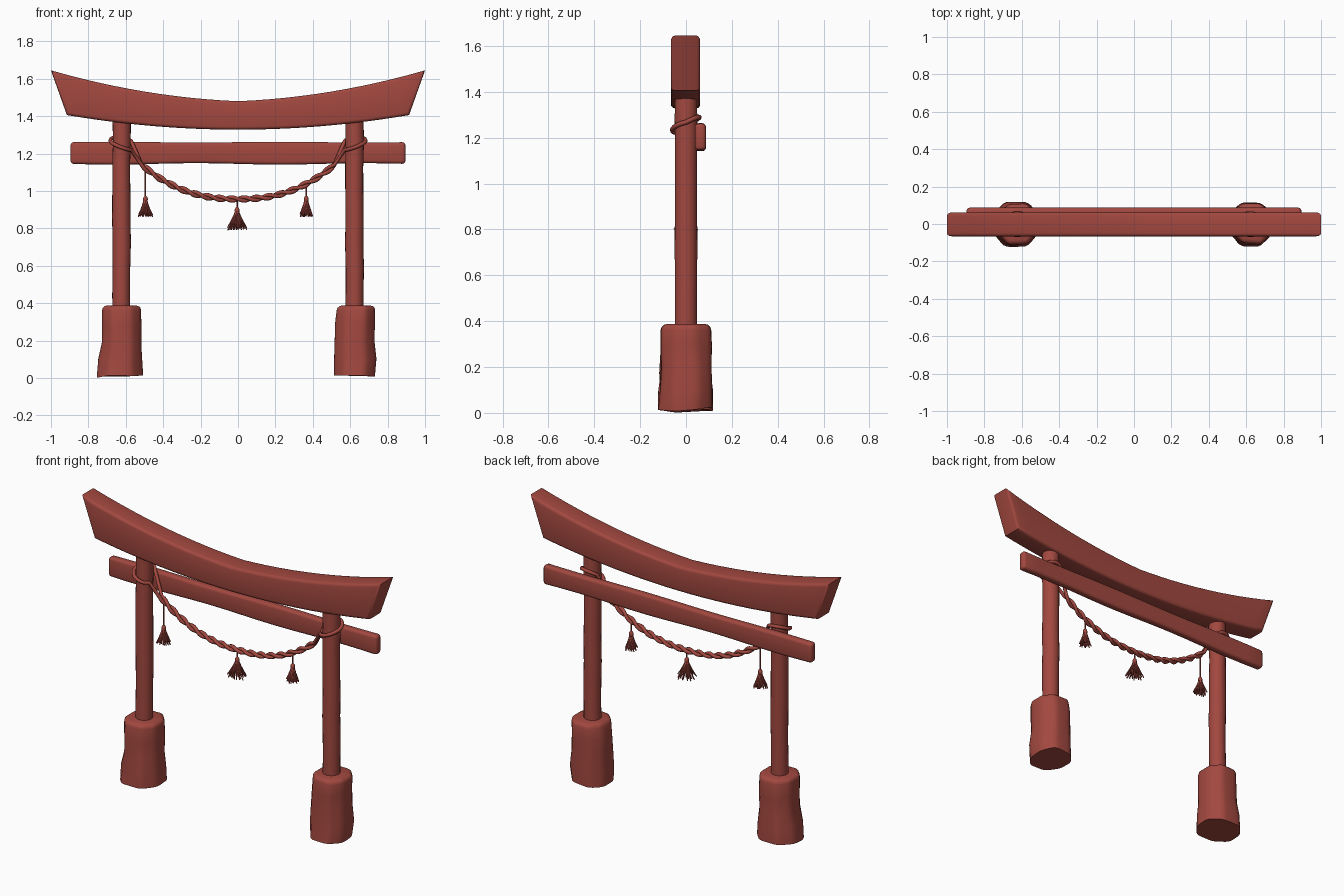
import bpy, bmesh, math, random
from mathutils import Vector

if "Cube" in bpy.data.objects:
    bpy.data.objects.remove(bpy.data.objects["Cube"])

random.seed(4)
red = bpy.data.materials.new("red_paint")
red.diffuse_color = (0.36, 0.065, 0.05, 1)
red.use_nodes = True
red.node_tree.nodes["Principled BSDF"].inputs["Base Color"].default_value = red.diffuse_color


def finish(name, bm):
    bmesh.ops.recalc_face_normals(bm, faces=bm.faces)
    me = bpy.data.meshes.new(name)
    bm.to_mesh(me)
    bm.free()
    ob = bpy.data.objects.new(name, me)
    bpy.context.collection.objects.link(ob)
    me.materials.append(red)
    bpy.ops.object.select_all(action='DESELECT')
    bpy.context.view_layer.objects.active = ob
    ob.select_set(True)
    bpy.ops.object.shade_smooth_by_angle(angle=math.radians(40))
    return ob


def loft(rings):
    """Skin a list of equal-length point rings and cap both ends."""
    bm = bmesh.new()
    rows = [[bm.verts.new(p) for p in r] for r in rings]
    n = len(rows[0])
    for a, b in zip(rows, rows[1:]):
        for i in range(n):
            j = (i + 1) % n
            bm.faces.new((a[i], a[j], b[j], b[i]))
    bm.faces.new(rows[0][::-1])
    bm.faces.new(rows[-1])
    bmesh.ops.recalc_face_normals(bm, faces=bm.faces)
    return bm


def bevel(bm, width, keep=lambda e: True, segments=3):
    edges = [e for e in bm.edges
             if e.calc_face_angle(0) > math.radians(28) and keep(e)]
    bmesh.ops.bevel(bm, geom=edges, offset=width, segments=segments,
                    profile=0.5, affect='EDGES', clamp_overlap=True)


def tubes(name, paths, radius, cyclic=False, res=2):
    cu = bpy.data.curves.new(name, 'CURVE')
    cu.dimensions = '3D'
    cu.bevel_depth = radius
    cu.bevel_resolution = res
    cu.use_fill_caps = True
    for pts in paths:
        sp = cu.splines.new('POLY')
        sp.points.add(len(pts) - 1)
        for q, p in zip(sp.points, pts):
            q.co = (*p, 1)
        sp.use_cyclic_u = cyclic
        sp.use_smooth = True
    cu.materials.append(red)
    ob = bpy.data.objects.new(name, cu)
    bpy.context.collection.objects.link(ob)


# Curved top beam with slanted ends
rings = []
for i in range(25):
    t = i / 12 - 1
    zt = 1.48 + 0.165 * (0.25 * abs(t) + 0.75 * t * t)
    zb = 1.328 + 0.078 * t * t
    rings.append([(t, -0.066, zt), (t, 0.062, zt),
                  (t * 0.915, 0.062, zb), (t * 0.915, -0.066, zb)])
bm = loft(rings)
bevel(bm, 0.017, lambda e: abs(e.verts[0].co.y - e.verts[1].co.y) < 0.01)
finish("top_beam", bm)

# Straight tie beam behind the posts, slightly wavy
rings = []
for i in range(17):
    x = -0.895 + 1.79 * i / 16
    w = 0.004 * math.sin(7 * x)
    rings.append([(x, 0.039, 1.145 - w), (x, 0.087, 1.145 - w),
                  (x, 0.087, 1.261 + w * 0.5), (x, 0.039, 1.261 + w * 0.5)])
bm = loft(rings)
bevel(bm, 0.016)
finish("tie_beam", bm)

# Round posts
for side, label in ((-1, "left"), (1, "right")):
    rings = []
    for k in range(9):
        z = 0.32 + 1.08 * k / 8
        r = 0.048 + random.uniform(-0.001, 0.0015)
        cx = side * 0.623 + random.uniform(-0.002, 0.002)
        rings.append([(cx + r * math.cos(a * math.tau / 20),
                       r * math.sin(a * math.tau / 20), z) for a in range(20)])
    finish(label + "_post", loft(rings))

# Rough eight-sided stone footings: level, left x, right x, half depth
footings = {
    "left": [(0.012, -0.755, -0.507, 0.118), (0.10, -0.747, -0.512, 0.117),
             (0.18, -0.728, -0.517, 0.112), (0.28, -0.727, -0.517, 0.108),
             (0.387, -0.727, -0.518, 0.106)],
    "right": [(0.016, 0.513, 0.732, 0.117), (0.10, 0.514, 0.740, 0.118),
              (0.20, 0.517, 0.729, 0.112), (0.30, 0.519, 0.733, 0.108),
              (0.387, 0.530, 0.734, 0.105)]}
outline = [(1, -0.42), (1, 0.42), (0.5, 1), (-0.5, 1),
           (-1, 0.42), (-1, -0.42), (-0.5, -1), (0.5, -1)]
for label, levels in footings.items():
    rings = []
    for k, (z, x0, x1, d) in enumerate(levels):
        rings.append([((x0 + x1) / 2 + u * (x1 - x0) / 2,
                       v * d + random.uniform(-0.005, 0.005),
                       z + (random.uniform(-0.012, 0.01) if k < 4 else 0))
                      for u, v in outline])
    bm = loft(rings)
    bevel(bm, 0.024, lambda e: max(v.co.z for v in e.verts) > 0.05)
    for v in bm.verts:
        v.co.z = max(v.co.z, 0)
    finish(label + "_footing", bm)


# Two-strand rope: twisted between the posts, parting to loop around them
def rope_z(x):
    return 0.957 + 0.17 * (abs(x) / 0.5) ** 2.35


def around_post(side, front):
    """Half loop from the outer side of a post to its inner side."""
    pts = []
    for k in range(13):
        a = math.pi * k / 12
        c, s = math.cos(a), math.sin(a)
        z = 1.245 + 0.022 * c + (-0.012 if front else 0.03) * s
        if not front:
            z += 0.014 * (1 - c)
        pts.append(Vector((side * (0.623 + 0.06 * c),
                           (-0.06 if front else 0.058) * s, z)))
    return pts[:11]


strands = []
for front in (True, False):
    sign = -1 if front else 1
    mid = []
    n = 200
    for i in range(n + 1):
        x = -0.515 + 1.03 * i / n
        slope = (rope_z(x + 0.001) - rope_z(x - 0.001)) / 0.002
        nrm = Vector((-slope, 0, 1)).normalized()
        ph = math.tau * 8 * i / n
        mid.append(Vector((x, 0, rope_z(x))) + 0.0095 * sign
                   * (Vector((0, 1, 0)) * math.cos(ph) + nrm * math.sin(ph)))
    path = around_post(-1, front) + mid + around_post(1, front)[::-1]
    strands.append(path)
tubes("twisted_rope", [strands[0] + strands[1][::-1]], 0.0105, True)

# Tassels: x, top of skirt, skirt length, flare radius
for label, x, z, length, flare in (("left", -0.495, 0.955, 0.09, 0.036),
                                   ("middle", -0.005, 0.895, 0.10, 0.05),
                                   ("right", 0.365, 0.955, 0.09, 0.03)):
    tubes(label + "_tassel_cord", [[(x, 0, rope_z(x)), (x, 0, z)]], 0.004)
    bm = bmesh.new()
    bmesh.ops.create_uvsphere(bm, u_segments=12, v_segments=8, radius=0.013)
    for v in bm.verts:
        v.co = (v.co.x + x, v.co.y, v.co.z * 1.5 + z)
    finish(label + "_tassel_knot", bm)
    threads = []
    for k in range(40):
        a = k * 2.4
        R = flare * math.sqrt((k + 0.5) / 40)
        L = length * random.uniform(0.85, 1.05)
        threads.append([(x + (0.006 + R * f ** 1.2) * math.cos(a + 0.3 * f),
                         (0.006 + R * f ** 1.2) * math.sin(a + 0.3 * f),
                         z - L * f) for f in (0, 0.35, 0.7, 1)])
    tubes(label + "_tassel_skirt", threads, 0.0032, res=1)
